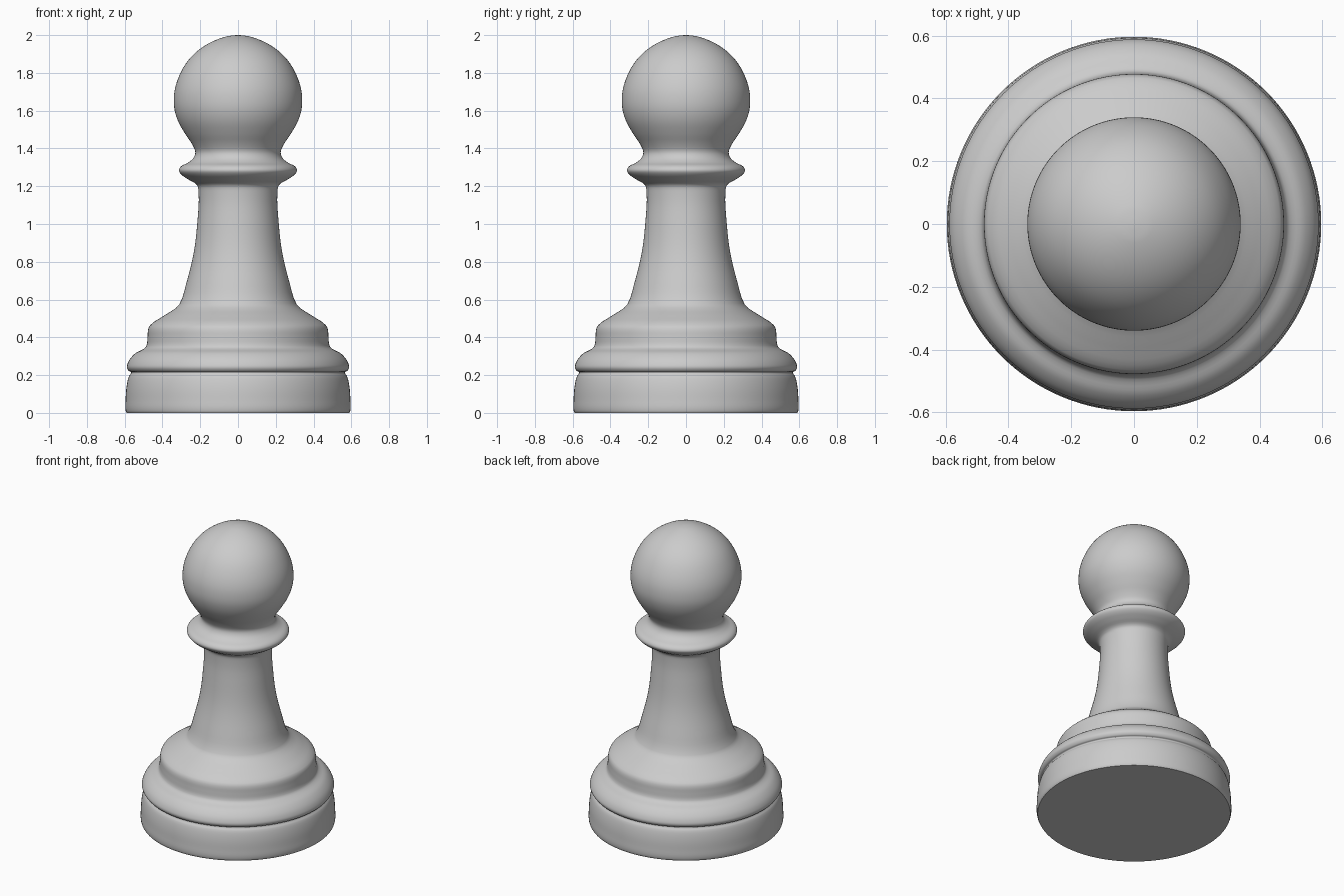
import bpy, bmesh
from math import pi
from mathutils import Vector
from mathutils.geometry import interpolate_bezier

if "Cube" in bpy.data.objects:
    bpy.data.objects.remove(bpy.data.objects["Cube"])

# Profile sections as (radius, height), from foot to crown
foot = [(.59, .0), (.595, .012), (.595, .07), (.59, .14), (.577, .195), (.566, .215)]
ring = [(.578, .222), (.588, .24), (.584, .262), (.57, .288), (.54, .318), (.495, .342)]
shoulder = [(.485, .355), (.479, .4), (.475, .445), (.465, .464), (.395, .513), (.325, .559)]
stem = [(.308, .58), (.27, .70), (.234, .85), (.216, 1.0), (.209, 1.17)]
collar = [(.216, 1.205), (.262, 1.235), (.302, 1.264), (.313, 1.284), (.303, 1.304),
          (.262, 1.326), (.236, 1.35), (.226, 1.38)]
head = [(.240, 1.417), (.280, 1.478), (.316, 1.542), (.335, 1.60), (.340, 1.65),
        (.334, 1.715), (.310, 1.788), (.267, 1.862), (.21, 1.92), (.14, 1.964),
        (.06, 1.993), (.02, 1.999), (0, 2.0)]


def smooth_path(points, steps=4):
    """Soft curve through the points, with handles scaled to each segment."""
    pts = [Vector((r, 0, z)) for r, z in points]
    n = len(pts)
    dirs = []
    for i in range(n):
        a = (pts[i] - pts[i - 1]).normalized() if i else Vector()
        b = (pts[i + 1] - pts[i]).normalized() if i < n - 1 else Vector()
        dirs.append((a + b).normalized())
    path = [pts[0]]
    for i in range(n - 1):
        h = (pts[i + 1] - pts[i]).length / 3
        path += interpolate_bezier(pts[i], pts[i] + dirs[i] * h,
                                   pts[i + 1] - dirs[i + 1] * h, pts[i + 1], steps + 1)[1:]
    return path


def lathe(name, path, sides=128):
    """Turn a profile around the z axis into a closed solid."""
    bm = bmesh.new()
    verts = [bm.verts.new(p) for p in path]
    edges = [bm.edges.new(pair) for pair in zip(verts, verts[1:])]
    bmesh.ops.spin(bm, geom=verts + edges, cent=(0, 0, 0), axis=(0, 0, 1),
                   angle=2 * pi, steps=sides, use_duplicate=False)
    bmesh.ops.remove_doubles(bm, verts=bm.verts, dist=1e-5)
    bmesh.ops.recalc_face_normals(bm, faces=bm.faces)
    mesh = bpy.data.meshes.new(name)
    bm.to_mesh(mesh)
    bm.free()
    obj = bpy.data.objects.new(name, mesh)
    bpy.context.collection.objects.link(obj)
    return obj


# Whole turned piece: flat underside, then the outer contour
contour = smooth_path(foot + ring + shoulder + stem + collar + head)
piece = lathe("turned_chess_pawn", [Vector((0, 0, 0))] + contour)
bpy.context.view_layer.objects.active = piece
piece.select_set(True)
bpy.ops.object.shade_smooth_by_angle(angle=pi / 4)
